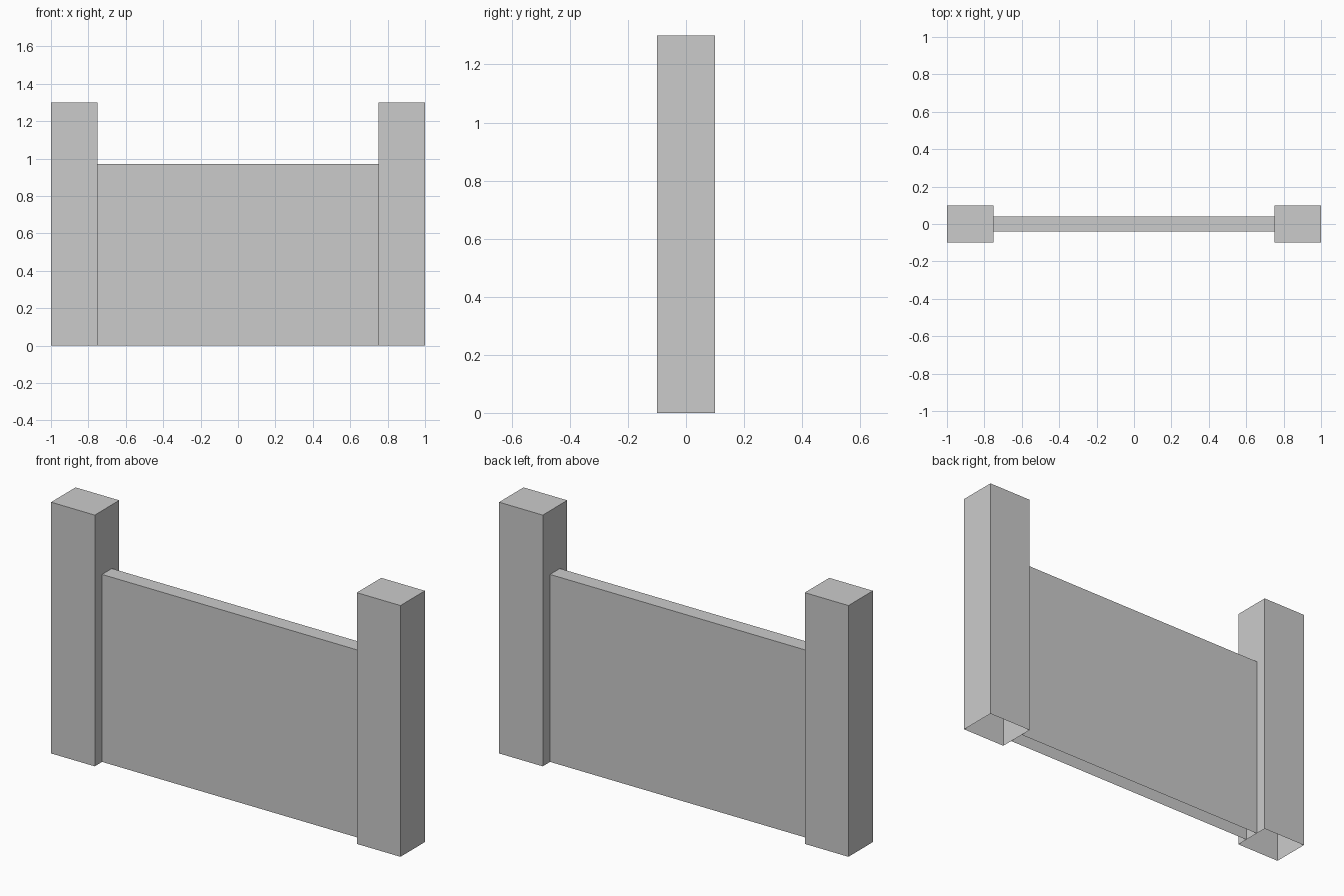
import bpy
import bmesh
from mathutils import Matrix, Vector

if "Cube" in bpy.data.objects:
    bpy.data.objects.remove(bpy.data.objects["Cube"])


def open_box(name, x, size):
    """Box standing on z = 0 with its underside left open."""
    bm = bmesh.new()
    mat = Matrix.Translation((x, 0, size[2] / 2)) @ Matrix.Diagonal((*size, 1))
    bmesh.ops.create_cube(bm, size=1, matrix=mat)
    bm.normal_update()
    bottom = [f for f in bm.faces if f.normal.dot(Vector((0, 0, -1))) > 0.9]
    bmesh.ops.delete(bm, geom=bottom, context='FACES_ONLY')
    mesh = bpy.data.meshes.new(name)
    bm.to_mesh(mesh)
    bm.free()
    obj = bpy.data.objects.new(name, mesh)
    bpy.context.collection.objects.link(obj)
    return obj


# Two end posts
for side, sign in (("left", -1), ("right", 1)):
    open_box(side + "_post", sign * 0.875, (0.25, 0.2, 1.3))

# Thin wall panel between the posts
open_box("wall_panel", 0, (1.5, 0.08, 0.97))
